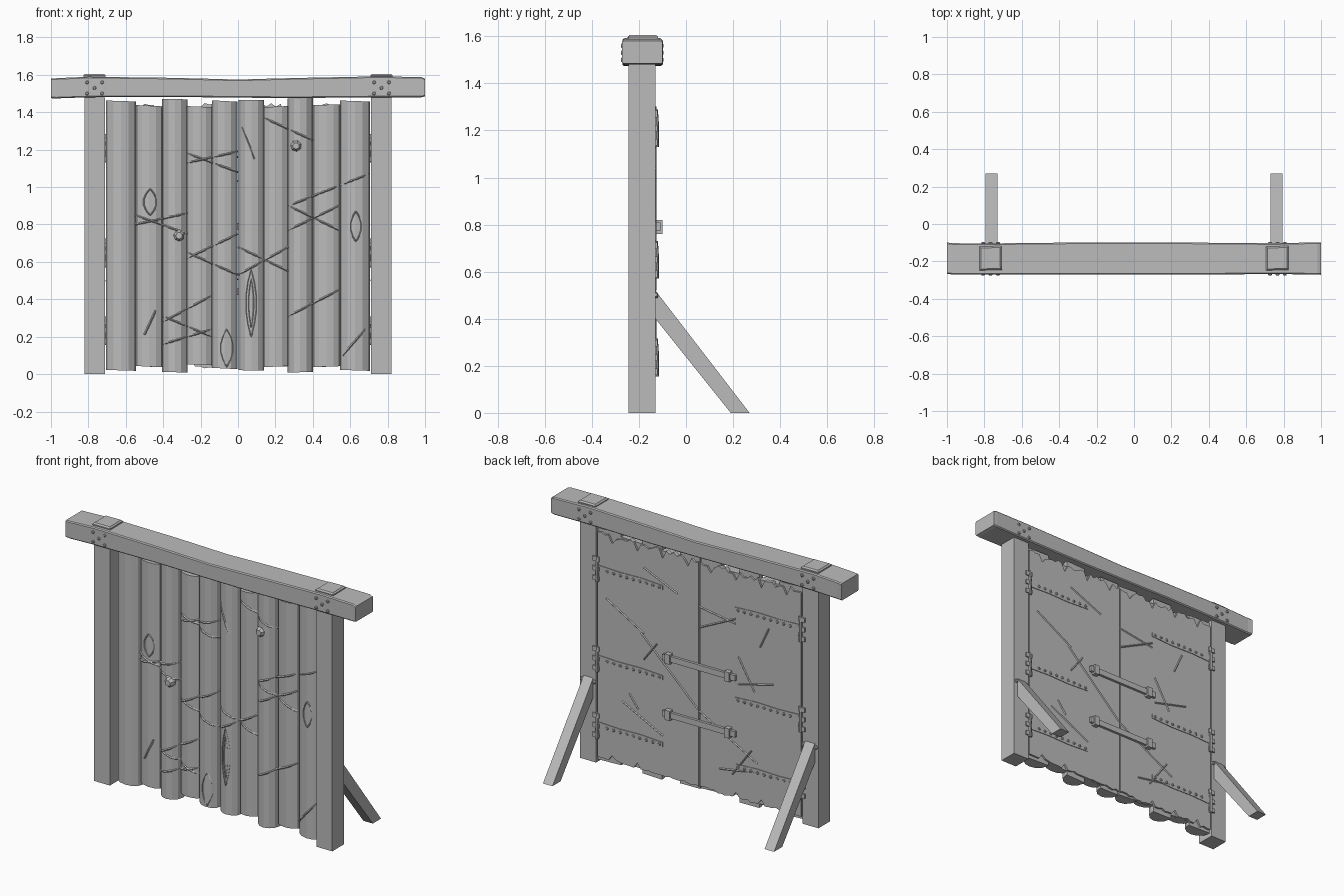
import bpy, bmesh, math, random
from mathutils import Vector

random.seed(4)
cube = bpy.data.objects.get("Cube")
if cube:
    bpy.data.objects.remove(cube, do_unlink=True)

grey = bpy.data.materials.new("weathered grey")
grey.use_nodes = True
COLOUR = (0.5, 0.5, 0.5, 1)
grey.diffuse_color = COLOUR
grey.node_tree.nodes["Principled BSDF"].inputs["Base Color"].default_value = COLOUR

BACK = -0.13          # rear plane of the doors
GROOVE = -0.16        # depth where neighbouring logs meet


def add_object(name, bm):
    bmesh.ops.recalc_face_normals(bm, faces=bm.faces)
    mesh = bpy.data.meshes.new(name)
    bm.to_mesh(mesh)
    bm.free()
    mesh.materials.append(grey)
    obj = bpy.data.objects.new(name, mesh)
    bpy.context.collection.objects.link(obj)
    return obj


def loft(bm, rings):
    """Skin a row of equally sized rings and close both ends."""
    loops = [[bm.verts.new(p) for p in ring] for ring in rings]
    count = len(loops[0])
    for a, b in zip(loops, loops[1:]):
        for i in range(count):
            j = (i + 1) % count
            bm.faces.new((a[i], a[j], b[j], b[i]))
    bm.faces.new(loops[0])
    bm.faces.new(loops[-1][::-1])


def box(bm, x, y, z):
    rings = [[(px, y[0], z[0]), (px, y[1], z[0]), (px, y[1], z[1]), (px, y[0], z[1])] for px in x]
    loft(bm, rings)


def stud(bm, centre, axis, radius, depth, sides=6):
    """Small faceted nail head or peg pointing along the axis."""
    axis = Vector(axis)
    u = axis.orthogonal().normalized()
    v = axis.cross(u)
    rings = []
    for scale, out in ((1, 0), (1, depth * 0.6), (0.6, depth)):
        ring = []
        for k in range(sides):
            t = math.tau * k / sides
            offset = (u * math.cos(t) + v * math.sin(t)) * radius * scale
            ring.append(Vector(centre) + axis * out + offset)
        rings.append(ring)
    loft(bm, rings)


# Logs: left edge, right edge, bottom, top, front depth
LOGS = [
    (-0.705, -0.545, 0.02, 1.46, -0.22), (-0.55, -0.4, 0.04, 1.435, -0.205),
    (-0.405, -0.27, 0.01, 1.47, -0.225), (-0.275, -0.135, 0.05, 1.43, -0.205),
    (-0.14, -0.004, 0.03, 1.46, -0.22), (0.004, 0.14, 0.02, 1.465, -0.22),
    (0.135, 0.27, 0.04, 1.43, -0.205), (0.265, 0.4, 0.01, 1.475, -0.225),
    (0.395, 0.55, 0.04, 1.44, -0.205), (0.545, 0.705, 0.02, 1.46, -0.22),
]


def log_profile(left, right, front, sides=6):
    mid, half = (left + right) / 2, (right - left) / 2
    arc = []
    for k in range(sides + 1):
        t = math.pi * k / sides
        arc.append((mid - half * math.cos(t), GROOVE + (front - GROOVE) * math.sin(t)))
    return arc


def front_surface(x):
    """Foremost log depth at a given x."""
    best = GROOVE
    for left, right, low, high, front in LOGS:
        arc = log_profile(left, right, front)
        for (xa, ya), (xb, yb) in zip(arc, arc[1:]):
            if xa <= x <= xb:
                best = min(best, ya + (yb - ya) * (x - xa) / (xb - xa))
    return best


for index, (left, right, low, high, front) in enumerate(LOGS):
    bm = bmesh.new()
    outline = log_profile(left, right, front) + [(right, BACK - 0.012), (left, BACK - 0.012)]
    tilt = random.uniform(-0.06, 0.06)
    middle = (left + right) / 2
    loft(bm, [[(x, y, z + tilt * (x - middle)) for x, y in outline] for z in (low, high)])
    add_object(f"half_log_{index + 1}", bm)

# Rear door leaves with splintered top and bottom edges
for side, name in ((1, "left"), (-1, "right")):
    bm = bmesh.new()
    steps = 28
    rings = []
    for k in range(steps + 1):
        x = side * (0.004 + 0.696 * k / steps)
        chip = 0.06 if k % 7 == 3 else random.uniform(0, 0.03)
        top, low = 1.45 - chip, 0.03 + random.choice((chip * 0.7, 0.01))
        rings.append([(x, BACK - 0.025, low), (x, BACK, low), (x, BACK, top), (x, BACK - 0.025, top)])
    loft(bm, rings)
    add_object(f"{name}_door_back", bm)

# Posts, rear braces and their seats
for side, name in ((1, "left"), (-1, "right")):
    bm = bmesh.new()
    box(bm, (side * 0.71, side * 0.82), (-0.245, BACK), (0, 1.48))
    add_object(f"{name}_post", bm)
    bm = bmesh.new()
    brace = [(-0.13, 0.4), (-0.13, 0.52), (0.27, 0), (0.19, 0)]
    loft(bm, [[(side * x, y, z) for y, z in brace] for x in (0.73, 0.795)])
    add_object(f"{name}_brace", bm)
    bm = bmesh.new()
    for x in (0.72, 0.805):
        stud(bm, (side * x, BACK, 0.5), (0, 1, 0), 0.012, 0.012)
    add_object(f"{name}_brace_pegs", bm)

# Hand-hewn top beam
bm = bmesh.new()
rings = []
for x, top, low in ((-1, 1.58, 1.475), (-0.97, 1.582, 1.474), (-0.8, 1.59, 1.48), (-0.35, 1.584, 1.482),
                    (0, 1.575, 1.478), (0.3, 1.583, 1.476), (0.75, 1.592, 1.48), (0.98, 1.588, 1.48), (1, 1.58, 1.485)):
    near, far = -0.273 + random.uniform(0, 0.006), -0.098 - random.uniform(0, 0.006)
    c = 0.006
    rings.append([(x, near + c, low), (x, far - c, low), (x, far, low + c), (x, far, top - c),
                  (x, far - c, top), (x, near + c, top), (x, near, top - c), (x, near, low + c)])
loft(bm, rings)
add_object("top_beam", bm)

# Cap plates and nail clusters over the posts
for side, name in ((1, "left"), (-1, "right")):
    bm = bmesh.new()
    rings = []
    for z, grow in ((1.575, 0), (1.597, 0.002), (1.605, -0.006)):
        h, d = 0.058 + grow, 0.063 + grow
        rings.append([(side * 0.767 + h * a, -0.183 + d * b, z)
                      for a, b in ((-1, -1), (1, -0.96), (0.97, 1), (-1, 0.96))])
    loft(bm, rings)
    add_object(f"{name}_cap_plate", bm)
    bm = bmesh.new()
    for dx, dz in ((-0.04, 0.03), (0.04, 0.03), (0, 0), (-0.04, -0.03), (0.04, -0.03)):
        for y, direction in ((-0.268, -1), (-0.103, 1)):
            stud(bm, (side * 0.767 + dx, y, 1.53 + dz), (0, direction, 0), 0.01, 0.008)
    add_object(f"{name}_beam_nails", bm)

# Hinges: strap, rivets, leaf and barrel
for side, name in ((1, "left"), (-1, "right")):
    for z, level in ((1.21, "upper"), (0.65, "middle"), (0.235, "lower")):
        bm = bmesh.new()
        rings = []
        for x, half in ((0.69, 0.024), (0.55, 0.018), (0.4, 0.022), (0.25, 0.014)):
            rings.append([(side * x, y, z + h) for y, h in
                          ((BACK - 0.01, -half), (BACK + 0.004, -half), (BACK + 0.004, half), (BACK - 0.01, half))])
        loft(bm, rings)
        for k in range(9):
            stud(bm, (side * (0.27 + 0.045 * k), BACK + 0.003, z), (0, 1, 0), 0.009, 0.007)
        stud(bm, (side * 0.7, BACK + 0.004, z - 0.08), (0, 0, 1), 0.011, 0.16, 8)
        for dz in (-0.06, 0, 0.06):
            box(bm, (side * 0.685, side * 0.73), (BACK - 0.01, BACK + 0.008), (z + dz - 0.014, z + dz + 0.014))
        add_object(f"{name}_{level}_hinge", bm)

# Door bars held by brackets
for z, level in ((0.79, "upper"), (0.44, "lower")):
    bm = bmesh.new()
    box(bm, (-0.26, 0.24), (BACK + 0.005, BACK + 0.021), (z - 0.018, z + 0.018))
    add_object(f"{level}_door_bar", bm)
    bm = bmesh.new()
    for x in (-0.21, 0.2):
        box(bm, (x - 0.017, x + 0.017), (BACK - 0.01, BACK + 0.03), (z - 0.03, z + 0.03))
    add_object(f"{level}_bar_brackets", bm)

# Branch stubs on the front
bm = bmesh.new()
for x, z in ((0.31, 1.22), (-0.315, 0.74)):
    stud(bm, (x, -0.2, z), (0, -1, 0), 0.03, 0.042, 7)
add_object("branch_stubs", bm)


def cords(name, paths, radius):
    """Thin square strands following lists of points."""
    bm = bmesh.new()
    for path in paths:
        rings = []
        for i, p in enumerate(path):
            along = (path[min(i + 1, len(path) - 1)] - path[max(i - 1, 0)]).normalized()
            u = along.cross(Vector((0, 1, 0))).normalized() * radius
            v = Vector((0, radius, 0))
            rings.append([p + u, p + v, p - u, p - v])
        loft(bm, rings)
    add_object(name, bm)


def straight(x0, z0, x1, z1, depth, steps):
    spots = [(x0 + (x1 - x0) * k / steps, z0 + (z1 - z0) * k / steps) for k in range(steps + 1)]
    return [Vector((x, depth(x), z)) for x, z in spots]


# Strands across the front and scores across the back
FRONT = [(-.27, 1.13, 0, 1.19), (-.27, 1.18, 0, 1.08), (.02, 1.32, .09, 1.15), (.14, 1.37, .4, 1.25),
         (.27, .9, .7, 1.07), (.27, .9, .54, .77), (.27, .77, .54, .9), (-.55, .85, -.27, .75),
         (-.55, .8, -.27, .86), (-.27, .62, 0, .75), (-.27, .65, 0, .53), (0, .53, .27, .68), (0, .68, .27, .55),
         (-.4, .16, -.14, .24), (-.4, .31, -.14, .2), (-.4, .28, -.14, .42), (.27, .31, .54, .45),
         (-.5, .21, -.44, .34), (.56, .1, .68, .24)]
REAR = [(.64, 1.04, .38, .89), (.38, 1.3, .15, 1.2), (.4, .89, .01, .52), (.53, .43, .25, .29),
        (.48, .49, .42, .41), (.38, .73, .29, .85), (0, 1.16, -.25, 1.12), (0, 1.03, -.25, 1.15),
        (-.42, 1.02, -.48, 1.15), (-.27, .92, -.38, .73), (0, .51, -.4, .29), (-.14, .19, -.38, .23),
        (-.23, .18, -.36, .36), (-.27, .75, -.51, .81)]
cords("front_strands", [straight(*s, front_surface, 14) for s in FRONT], 0.006)
cords("rear_scores", [straight(*s, lambda x: BACK, 1) for s in REAR], 0.005)

# Pointed oval knots in the bark
knots = []
for x, z, w, h in ((-0.47, 0.92, 0.035, 0.07), (0.63, 0.79, 0.03, 0.08),
                   (-0.06, 0.14, 0.035, 0.1), (0.07, 0.38, 0.03, 0.18), (0.07, 0.38, 0.015, 0.13)):
    loop = []
    for k in range(15):
        t = math.tau * k / 14
        px = x + w * math.sin(t) * abs(math.sin(t))
        loop.append(Vector((px, front_surface(px), z + h * math.cos(t))))
    knots.append(loop)
cords("bark_knots", knots, 0.004)
